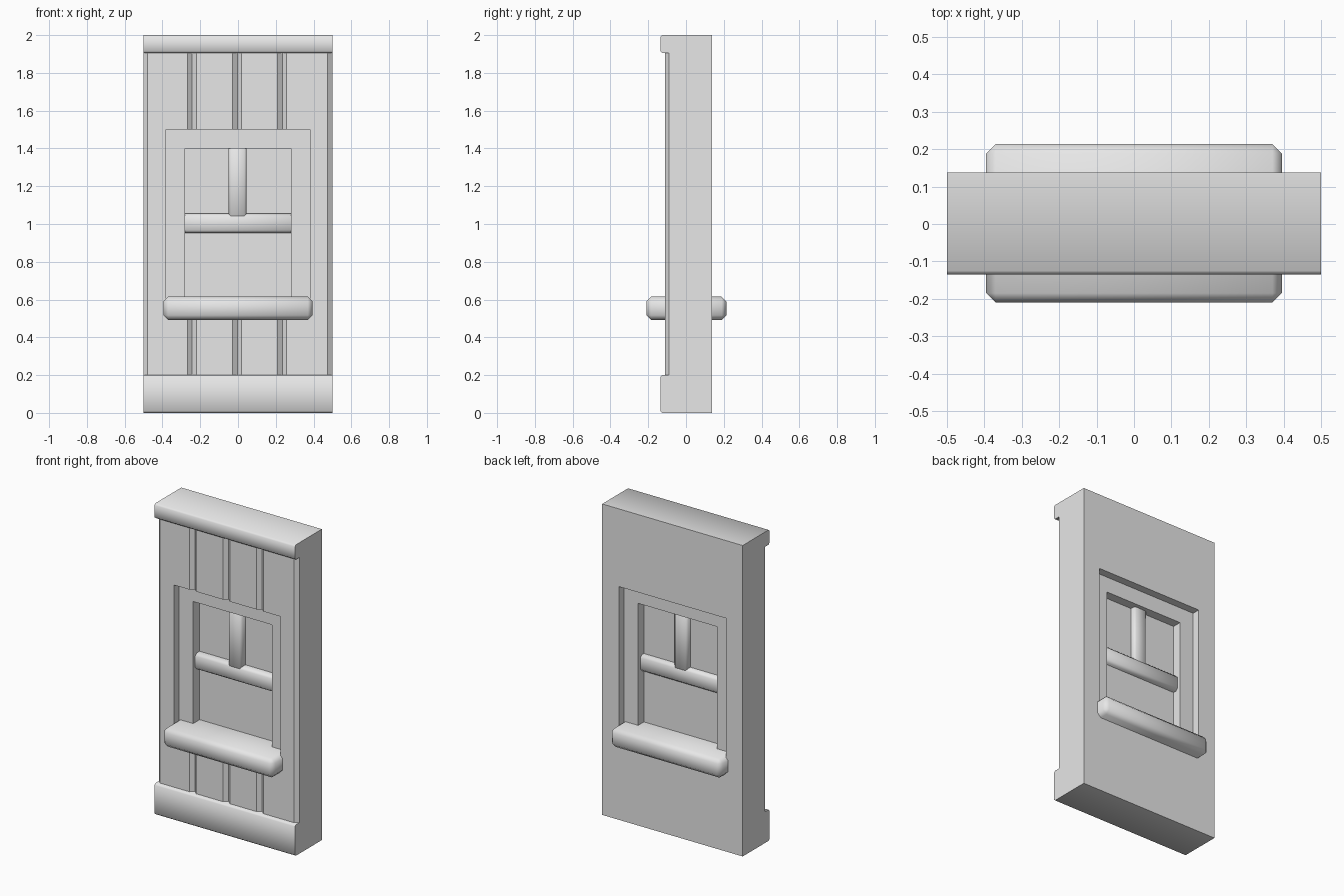
import bpy
import bmesh
from math import radians
from mathutils import Vector

cube = bpy.data.objects.get("Cube")
if cube:
    bpy.data.objects.remove(cube, do_unlink=True)

grey = bpy.data.materials.new("plain grey")
grey.use_nodes = True
grey.diffuse_color = (0.8, 0.8, 0.8, 1)
grey.node_tree.nodes["Principled BSDF"].inputs["Base Color"].default_value = (0.8, 0.8, 0.8, 1)

FRONT, BACK = -0.11, 0.138       # plank faces and wall back
TRIM_FRONT = -0.135
BASE_TOP, CAP_BOTTOM = 0.2, 1.905


def finish(name, bm, bevel=0):
    """Turn a bmesh into a grey object, with optional bevelled edges."""
    if bevel:
        bmesh.ops.bevel(bm, geom=bm.edges[:], offset=bevel, segments=1, affect='EDGES')
    bmesh.ops.recalc_face_normals(bm, faces=bm.faces[:])
    mesh = bpy.data.meshes.new(name)
    bm.to_mesh(mesh)
    bm.free()
    mesh.materials.append(grey)
    obj = bpy.data.objects.new(name, mesh)
    bpy.context.collection.objects.link(obj)
    return obj


def select(obj):
    bpy.ops.object.select_all(action='DESELECT')
    obj.select_set(True)
    bpy.context.view_layer.objects.active = obj


def smooth(obj):
    select(obj)
    bpy.ops.object.shade_smooth_by_angle(angle=radians(50))


def box(name, x, y, z, bevel=0):
    bm = bmesh.new()
    bmesh.ops.create_cube(bm, size=1)
    for v in bm.verts:
        v.co = [r[0] if c < 0 else r[1] for c, r in zip(v.co, (x, y, z))]
    return finish(name, bm, bevel)


def prism(name, points, sweep):
    """Extrude a closed outline along a vector."""
    bm = bmesh.new()
    face = bm.faces.new([bm.verts.new(p) for p in points])
    ext = bmesh.ops.extrude_face_region(bm, geom=[face])["geom"]
    bmesh.ops.translate(bm, vec=Vector(sweep),
                        verts=[e for e in ext if isinstance(e, bmesh.types.BMVert)])
    return finish(name, bm)


# Plank wall: four boards with chamfered edges, extruded upwards
outline = [(-0.5, BACK)]
for left, right in ((-0.5, -0.243), (-0.243, -0.003), (-0.003, 0.235), (0.235, 0.5)):
    outline += [(left, FRONT + 0.02), (left + 0.022, FRONT), (right - 0.025, FRONT)]
outline += [(0.5, FRONT + 0.02), (0.5, BACK)]
wall = prism("plank_wall", [(x, y, BASE_TOP) for x, y in outline],
             (0, 0, CAP_BOTTOM - BASE_TOP))

# Window hole through the wall
cutter = box("window_hole", (-0.38, 0.38), (-0.5, 0.5), (0.55, 1.5))
cutter.hide_render = True
cut = wall.modifiers.new("hole", 'BOOLEAN')
cut.operation, cut.solver, cut.object = 'DIFFERENCE', 'EXACT', cutter
select(wall)
bpy.ops.object.modifier_apply(modifier="hole")
bpy.data.objects.remove(cutter, do_unlink=True)


# Base board and top trim, chamfered along the front edges
def trim(name, low, high):
    c = 0.01
    points = [(BACK, low), (TRIM_FRONT + c, low), (TRIM_FRONT, low + c),
              (TRIM_FRONT, high - c), (TRIM_FRONT + c, high), (BACK, high)]
    smooth(prism(name, [(-0.5, y, z) for y, z in points], (1, 0, 0)))


trim("base_board", 0, BASE_TOP)
trim("top_trim", CAP_BOTTOM, 2)

# Window frame, open at the bottom where it meets the sill
arch = [(-0.38, 0.55), (-0.38, 1.5), (0.38, 1.5), (0.38, 0.55),
        (0.28, 0.55), (0.28, 1.4), (-0.28, 1.4), (-0.28, 0.55)]
prism("window_frame", [(x, -0.056, z) for x, z in arch], (0, 0.143, 0))

# Pane, bars and sill
box("window_pane", (-0.29, 0.29), (0.01, 0.028), (0.55, 1.41))
smooth(box("window_rail", (-0.295, 0.295), (-0.035, 0.063), (0.952, 1.055), 0.015))
smooth(box("window_mullion", (-0.05, 0.046), (-0.033, 0.061), (1.03, 1.42), 0.012))
smooth(box("window_sill", (-0.395, 0.395), (-0.21, 0.214), (0.492, 0.615), 0.025))
